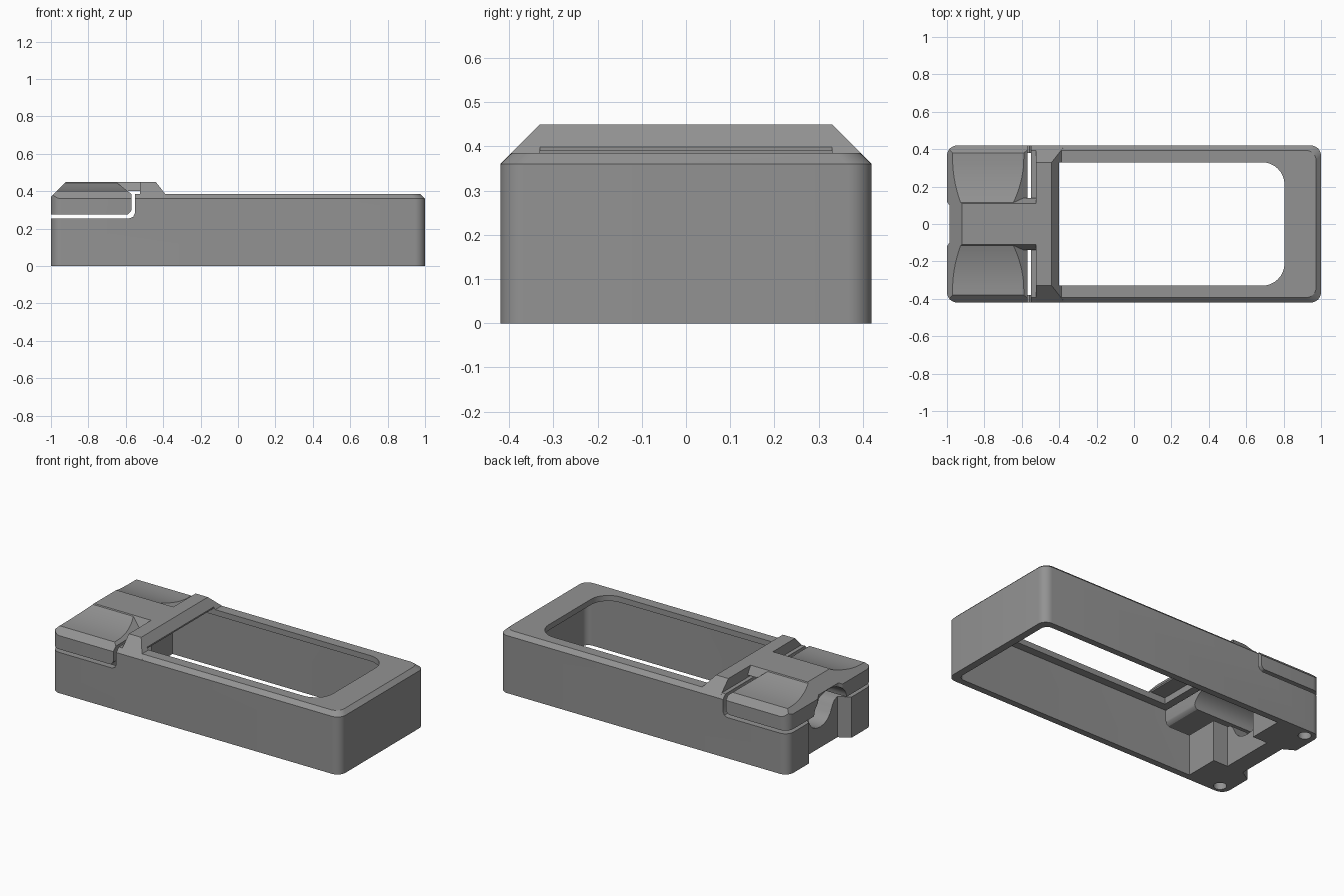
import bpy, bmesh, math

if "Cube" in bpy.data.objects:
    bpy.data.objects.remove(bpy.data.objects["Cube"])

grey = bpy.data.materials.new("mid_grey")
grey.diffuse_color = (0.29, 0.29, 0.29, 1)
grey.use_nodes = True
grey.node_tree.nodes["Principled BSDF"].inputs["Base Color"].default_value = grey.diffuse_color


def loft(name, rings):
    """Closed solid through rings holding the same number of points."""
    bm = bmesh.new()
    rows = [[bm.verts.new(p) for p in ring] for ring in rings]
    n = len(rows[0])
    for a, b in zip(rows, rows[1:]):
        for i in range(n):
            j = (i + 1) % n
            bm.faces.new((a[i], a[j], b[j], b[i]))
    bm.faces.new(rows[0][::-1])
    bm.faces.new(rows[-1])
    bmesh.ops.recalc_face_normals(bm, faces=bm.faces)
    me = bpy.data.meshes.new(name)
    bm.to_mesh(me)
    bm.free()
    me.materials.append(grey)
    ob = bpy.data.objects.new(name, me)
    bpy.context.collection.objects.link(ob)
    return ob


def prism(name, axis, pts, lo, hi):
    place = {'x': lambda a, b, t: (t, a, b),
             'y': lambda a, b, t: (a, t, b),
             'z': lambda a, b, t: (a, b, t)}[axis]
    return loft(name, [[place(a, b, t) for a, b in pts] for t in (lo, hi)])


def box(name, x0, x1, y0, y1, z0, z1):
    return prism(name, 'z', [(x0, y0), (x1, y0), (x1, y1), (x0, y1)], z0, z1)


def rounded(x0, x1, y0, y1, radii, steps=8):
    """Rounded rectangle; radii in order right-back, left-back, left-front, right-front."""
    pts = []
    for k, (cx, cy, sx, sy) in enumerate([(x1, y1, -1, -1), (x0, y1, 1, -1),
                                          (x0, y0, 1, 1), (x1, y0, -1, 1)]):
        r = radii[k]
        for i in range(steps + 1 if r else 1):
            a = math.pi / 2 * (k + i / steps)
            pts.append((cx + sx * r + r * math.cos(a), cy + sy * r + r * math.sin(a)))
    return pts


def boolean(target, tool, op='DIFFERENCE'):
    mod = target.modifiers.new("bool", 'BOOLEAN')
    mod.object, mod.operation, mod.solver = tool, op, 'EXACT'
    bpy.context.view_layer.update()
    deps = bpy.context.evaluated_depsgraph_get()
    me = bpy.data.meshes.new_from_object(target.evaluated_get(deps))
    target.modifiers.clear()
    target.data = me
    bpy.data.objects.remove(tool)


def outline(inset):
    return rounded(-1 + inset, 1 - inset, -0.42 + inset, 0.42 - inset, [0.055] * 4)


# Housing: rounded box with chamfered top edge
case = loft("housing", [[(x, y, z) for x, y in outline(i)]
                        for z, i in ((0, 0), (0.36, 0), (0.385, 0.026))])

# Raised cross bar with sloping ends
bar = loft("bar", [[(x0, -y, z), (x1, -y, z), (x1, y, z), (x0, y, z)]
                   for x0, x1, y, z in ((-0.525, -0.37, 0.419, 0.361),
                                        (-0.525, -0.44, 0.33, 0.45))])
boolean(case, bar, 'UNION')

# Space for the push keys, rounded at its lower inner corner
boolean(case, prism("key_space", 'y', [(-1.1, 0.255), (-0.58, 0.255), (-0.56, 0.263),
                                       (-0.55, 0.285), (-0.55, 0.6), (-1.1, 0.6)], -0.6, 0.6))

# Open underside, hollow below the bar, and display window
boolean(case, prism("cavity", 'z', rounded(-0.72, 0.955, -0.38, 0.38, [0.04, 0, 0, 0.04]),
                    -0.1, 0.35))
boolean(case, box("bar_hollow", -0.5, -0.38, -0.33, 0.33, 0.3, 0.39))
boolean(case, prism("window", 'z', rounded(-0.4, 0.805, -0.33, 0.33, [0.12, 0, 0, 0.12]),
                    0.2, 0.6))
boolean(case, box("cavity_extension", -0.82, -0.7, -0.17, 0.17, -0.1, 0.3))

# Recess in the end wall, with slanted cheeks
boolean(case, prism("end_recess", 'z', [(-1.1, -0.21), (-1, -0.21), (-0.93, -0.17),
                                        (-0.93, 0.17), (-1, 0.21), (-1.1, 0.21)], -0.1, 0.6))

# Flared cable channel across the end wall
half = [(0.17, 0.255), (0.14, 0.245), (0.12, 0.22), (0.1, 0.18), (0.075, 0.152),
        (0.04, 0.135), (0, 0.13)]
channel = [(0.17, 0.4)] + half + [(-y, z) for y, z in half[-2::-1]] + [(-0.17, 0.4)]
boolean(case, prism("channel", 'x', channel, -1.1, -0.7))

# Screw holes in the corner blocks
for s in (-1, 1):
    ring = [(-0.93 + 0.037 * math.cos(i * math.pi / 12),
             s * 0.365 + 0.037 * math.sin(i * math.pi / 12)) for i in range(24)]
    boolean(case, prism("screw_hole", 'z', ring, -0.1, 0.2))

# Push keys: dished wings with an arched underside
top = [(0.42, 0.275), (0.42, 0.36), (0.38, 0.4)]
for i in range(1, 11):
    y = 0.38 - 0.027 * i
    top.append((y, 0.4 + 0.045 * (max(0, 0.35 - y) / 0.24) ** 2))
arch = [(-0.16 * math.cos(math.pi * i / 20), 0.275 + 0.105 * math.sin(math.pi * i / 20))
        for i in range(21)]
section = top + [(-y, z) for y, z in top[::-1]] + arch
keys = prism("push_keys", 'x', section, -1.0, -0.57)
boolean(keys, prism("corner_trim", 'z', outline(0), 0, 0.6), 'INTERSECT')
boolean(keys, prism("right_chamfer", 'y', [(-0.57, 0.385), (-0.65, 0.447), (-0.65, 0.6),
                                           (-0.5, 0.6), (-0.5, 0.385)], -0.6, 0.6))
boolean(keys, prism("lower_corner", 'y', [(-0.6, 0.27), (-0.585, 0.279), (-0.574, 0.29),
                                          (-0.565, 0.31), (-0.5, 0.27)], -0.6, 0.6))

# Central arm joining the keys to the bar
arm = prism("arm", 'x', [(-0.14, 0.4), (0.14, 0.4), (0.11, 0.45), (-0.11, 0.45)], -0.99, -0.515)
boolean(keys, arm, 'UNION')
boolean(keys, prism("left_chamfer", 'y', [(-1.1, 0.27), (-0.92, 0.45), (-0.92, 0.6),
                                          (-1.1, 0.6)], -0.6, 0.6))
boolean(keys, prism("end_notch", 'z', [(-1.1, -0.12), (-1, -0.12), (-0.987, -0.1),
                                       (-0.987, 0.1), (-1, 0.12), (-1.1, 0.12)], 0, 0.6))

# Smooth curved areas, keep edges sharp
for ob in (case, keys):
    bpy.ops.object.select_all(action='DESELECT')
    ob.select_set(True)
    bpy.context.view_layer.objects.active = ob
    bpy.ops.object.shade_smooth_by_angle(angle=math.radians(25))
